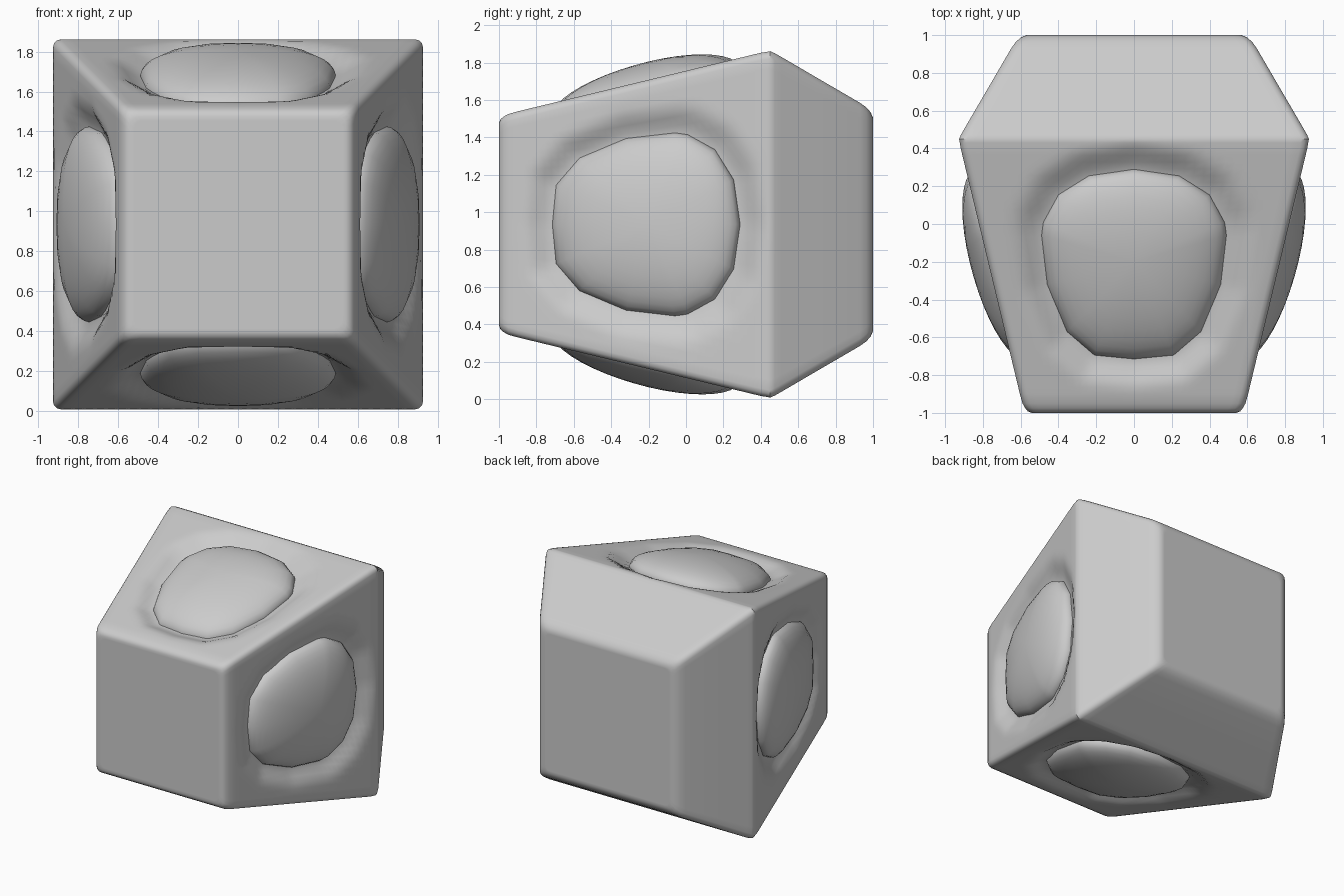
import bpy, bmesh, math

if "Cube" in bpy.data.objects:
    bpy.data.objects.remove(bpy.data.objects["Cube"])

ZC = 0.935          # height of the long axis
CY = -0.2           # dome centre along y
SLOPE = 0.241       # slant of the four long sides

# half outline of a dome, (sideways, y), mirrored to a closed loop
HALF = [(0, .29), (.24, .255), (.40, .155), (.48, .01), (.49, -.06), (.46, -.32),
        (.355, -.57), (.21, -.695), (0, -.715)]
OUTLINE = HALF + [(-x, y) for x, y in HALF[-2:0:-1]]


def plane(y):
    return 0.58 + SLOPE * (y + 1)


def ratio(s, y):
    """Distance from the dome centre, 1.0 on the dome outline."""
    y -= CY
    best = 0
    for i, (ax, ay) in enumerate(OUTLINE):
        bx, by = OUTLINE[(i + 1) % len(OUTLINE)]
        nx, ny = ay - by, bx - ax
        d = nx * ax + ny * (ay - CY)
        best = max(best, (nx * s + ny * y) / d)
    return best


def dip(s, y):
    """Depth of the hollow around a dome."""
    t = min(1, max(0, (1.32 - ratio(s, y)) / 0.34))
    return 0.065 * t * t * (3 - 2 * t)


def turn(s, y, h, side):
    """Place a point of side 0..3 around the y axis."""
    a = side * math.pi / 2
    return (s * math.cos(a) + h * math.sin(a), y, ZC - s * math.sin(a) + h * math.cos(a))


def finish(name, bm):
    bmesh.ops.recalc_face_normals(bm, faces=bm.faces)
    me = bpy.data.meshes.new(name)
    bm.to_mesh(me)
    bm.free()
    ob = bpy.data.objects.new(name, me)
    bpy.context.collection.objects.link(ob)
    bpy.ops.object.select_all(action='DESELECT')
    ob.select_set(True)
    bpy.context.view_layer.objects.active = ob
    bpy.ops.object.shade_smooth_by_angle(angle=math.radians(40))


def skin(bm, rings):
    for a, b in zip(rings, rings[1:]):
        for i in range(len(a)):
            j = (i + 1) % len(a)
            bm.faces.new((a[i], a[j], b[j], b[i]))


# Body: rounded square lofted along y, with hollows pressed into the long sides
N = 32
profile = [(-1, .52), (-1, .54), (-.992, .562), (-.975, .576), (-.95, .59)]
profile += [(y, plane(y)) for y in [-.9 + 1.3 * i / 36 for i in range(37)]]
profile += [(.43, .922), (.45, .926), (.475, .915), (.51, .895), (.7, .784), (.93, .65),
            (.965, .625), (.988, .598), (1, .57), (1, .55)]
bm = bmesh.new()
rings = []
for y, half in profile:
    ring = []
    r = 0.04
    for side in range(4):
        for i in range(N + 1):
            s = (half - r) * (2 * i / N - 1)
            ring.append(bm.verts.new(turn(s, y, half - dip(s, y), side)))
        for k in (1, 2):
            a = k * math.pi / 6
            ring.append(bm.verts.new(turn(half - r + r * math.sin(a), y,
                                          half - r + r * math.cos(a), side)))
    rings.append(ring)
skin(bm, rings)
bm.faces.new(rings[0])
bm.faces.new(rings[-1])
finish("body", bm)

# Domes: one bulging pad in each of the four long sides
for side, name in enumerate(("top", "right", "bottom", "left")):
    bm = bmesh.new()
    rings = []
    for k, h in [(1, -.11)] + [(math.cos(a * math.pi / 20), -.065 + .163 * math.sin(a * math.pi / 20))
                               for a in range(10)]:
        rings.append([bm.verts.new(turn(x * k, CY + (y - CY) * k,
                                        plane(CY + (y - CY) * k) + h, side))
                      for x, y in OUTLINE])
    skin(bm, rings)
    tip = bm.verts.new(turn(0, CY, plane(CY) + .098, side))
    last = rings[-1]
    for i in range(len(last)):
        bm.faces.new((last[i], last[(i + 1) % len(last)], tip))
    finish(name + "_dome", bm)
